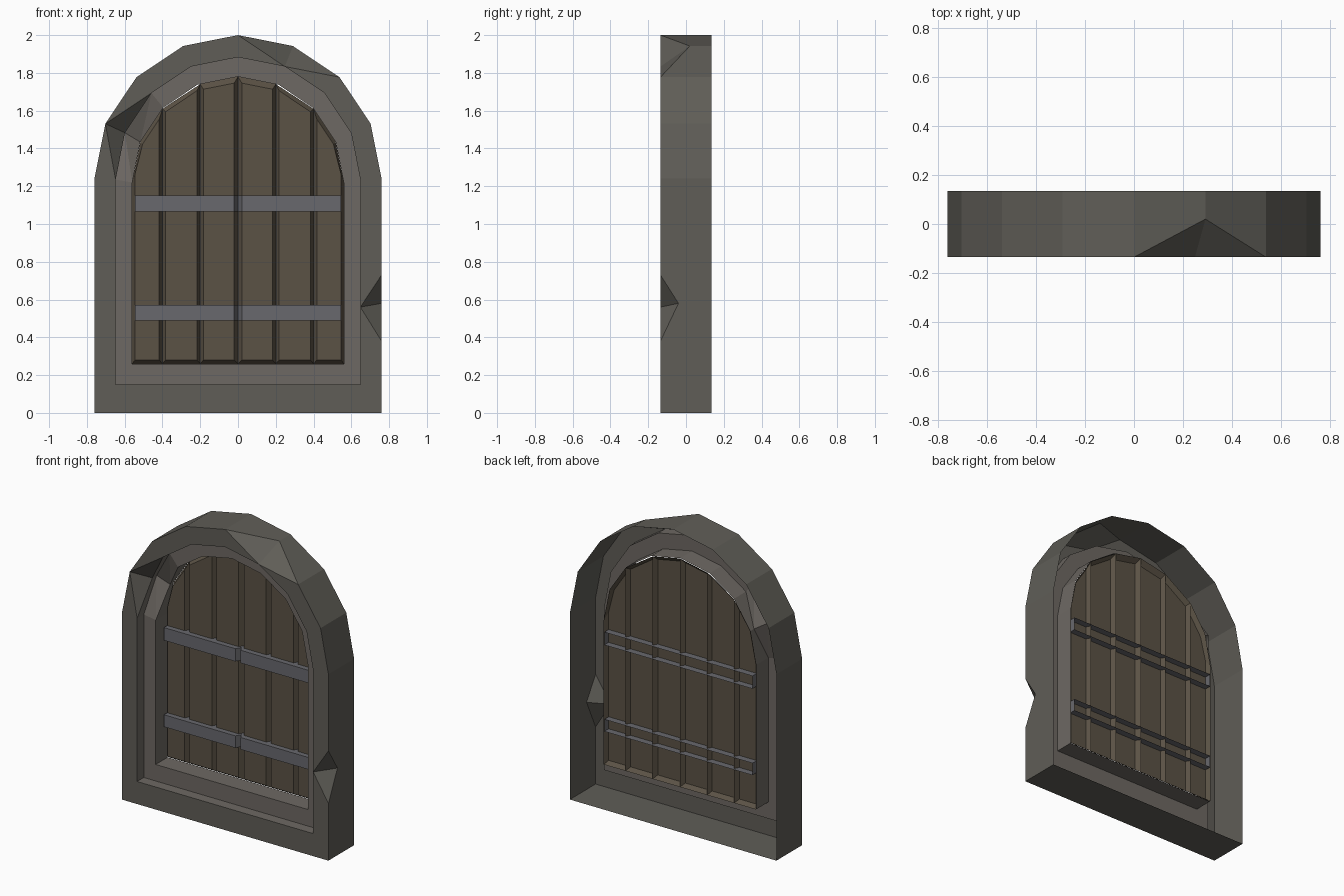
import bpy, bmesh, math

if "Cube" in bpy.data.objects:
    bpy.data.objects.remove(bpy.data.objects["Cube"])


def material(name, rgb):
    m = bpy.data.materials.new(name)
    m.diffuse_color = (*rgb, 1)
    m.use_nodes = True
    m.node_tree.nodes["Principled BSDF"].inputs["Base Color"].default_value = m.diffuse_color
    return m


STONE = material("dark_stone", (0.115, 0.11, 0.095))
TRIM = material("light_stone", (0.155, 0.14, 0.125))
WOOD = material("old_wood", (0.105, 0.085, 0.06))
IRON = material("iron", (0.14, 0.14, 0.155))


def finish(bm, name, mats):
    bmesh.ops.remove_doubles(bm, verts=bm.verts, dist=0.0005)
    me = bpy.data.meshes.new(name)
    bm.to_mesh(me)
    bm.free()
    for m in mats:
        me.materials.append(m)
    ob = bpy.data.objects.new(name, me)
    bpy.context.collection.objects.link(ob)
    return ob


def arch_loop(bm, half, bottom, spring, y, chip_z):
    """Sill corners, three chip points on the right, then an 8-sided half circle."""
    pts = [(-half, bottom), (half, bottom)] + [(half, z) for z in chip_z]
    for i in range(9):
        a = math.pi * i / 8
        pts.append((half * math.cos(a), spring + half * math.sin(a)))
    return [bm.verts.new((x, y, z)) for x, z in pts]


# Stone surround: one open-backed stepped shell
bm = bmesh.new()
F, R = -0.135, -0.065
edge, mid = (0.38, 0.58, 0.73), (0.56, 0.56, 0.56)
loops = [
    arch_loop(bm, 0.76, 0.0, 1.24, 0.135, edge),   # back rim
    arch_loop(bm, 0.76, 0.0, 1.24, F, edge),       # front outer edge
    arch_loop(bm, 0.648, 0.15, 1.235, F, mid),     # front inner edge
    arch_loop(bm, 0.648, 0.15, 1.235, R, mid),     # step
    arch_loop(bm, 0.56, 0.26, 1.22, R, mid),       # opening edge
    arch_loop(bm, 0.56, 0.26, 1.22, 0.06, mid),    # reveal back
]
ARC = 5
# Chips: push single corners back
loops[1][ARC + 3].co.y = 0.02
loops[1][3].co.y = -0.04
loops[2][ARC + 7].co.y = -0.045
loops[3][ARC + 7].co.y = 0.0
loops[4][ARC + 7].co.y = 0.025
chipped = {(1, ARC + 3), (1, 3), (2, ARC + 7), (3, ARC + 7), (4, ARC + 7)}
n = len(loops[0])
for k in range(5):
    for i in range(n):
        j = (i + 1) % n
        a, b, c, d = loops[k][i], loops[k][j], loops[k + 1][j], loops[k + 1][i]
        touched = [(k, i) in chipped, (k, j) in chipped,
                   (k + 1, j) in chipped, (k + 1, i) in chipped]
        if not any(touched):
            faces = [(a, b, c, d)]
        elif (touched[0] or touched[2]) and not (touched[1] or touched[3]):
            faces = [(a, b, d), (b, c, d)]
        else:
            faces = [(a, b, c), (a, c, d)]
        for f in faces:
            bm.faces.new(f).material_index = 0 if k < 2 else 1
finish(bm, "stone_surround", [STONE, TRIM])


def arch_height(x):
    """Height of the faceted opening at x."""
    x = abs(x)
    for i in range(4):
        a, b = math.pi * i / 8, math.pi * (i + 1) / 8
        x0, x1 = 0.56 * math.cos(a), 0.56 * math.cos(b)
        if x1 - 1e-6 <= x <= x0 + 1e-6:
            t = (x0 - x) / (x0 - x1)
            return 1.22 + 0.56 * (math.sin(a) * (1 - t) + math.sin(b) * t)
    return 1.78


# Planks: bevelled fronts that meet in V grooves
def plank(bm, outer_x, inner_x, side):
    def loop(xs, y, lo, drop):
        pts = [(xs[0], lo), (xs[-1], lo)]
        pts += [(x, arch_height(x) - drop) for x in reversed(xs)]
        return [bm.verts.new((side * x, y, z)) for x, z in pts]
    back = loop(outer_x, 0.065, 0.26, 0.0)
    front = loop(inner_x, 0.035, 0.28, 0.03)
    bm.faces.new(front)
    for i in range(len(back)):
        j = (i + 1) % len(back)
        bm.faces.new((back[i], back[j], front[j], front[i]))


bm = bmesh.new()
for side in (-1, 1):
    plank(bm, (0, 0.2), (0.02, 0.183), side)
    plank(bm, (0.2, 0.4), (0.217, 0.383), side)
    plank(bm, (0.4, 0.517, 0.56), (0.417, 0.505, 0.545), side)
bmesh.ops.recalc_face_normals(bm, faces=bm.faces)
if sum(f.normal.y * f.calc_area() for f in bm.faces) > 0:
    bmesh.ops.reverse_faces(bm, faces=bm.faces)
finish(bm, "planks", [WOOD])


# Iron straps: open-backed bands with a notch at the centre
def strap(name, z0, z1):
    bm = bmesh.new()
    path = [(-0.545, 0.08), (-0.545, 0.0), (-0.02, 0.0), (0, 0.035),
            (0.02, 0.0), (0.545, 0.0), (0.545, 0.08)]
    lo = [bm.verts.new((x, y, z0)) for x, y in path]
    hi = [bm.verts.new((x, y, z1)) for x, y in path]
    for i in range(len(path) - 1):
        bm.faces.new((lo[i], lo[i + 1], hi[i + 1], hi[i]))
    bm.faces.new(hi)
    bm.faces.new(lo[::-1])
    finish(bm, name, [IRON])


strap("lower_strap", 0.49, 0.57)
strap("upper_strap", 1.065, 1.15)
